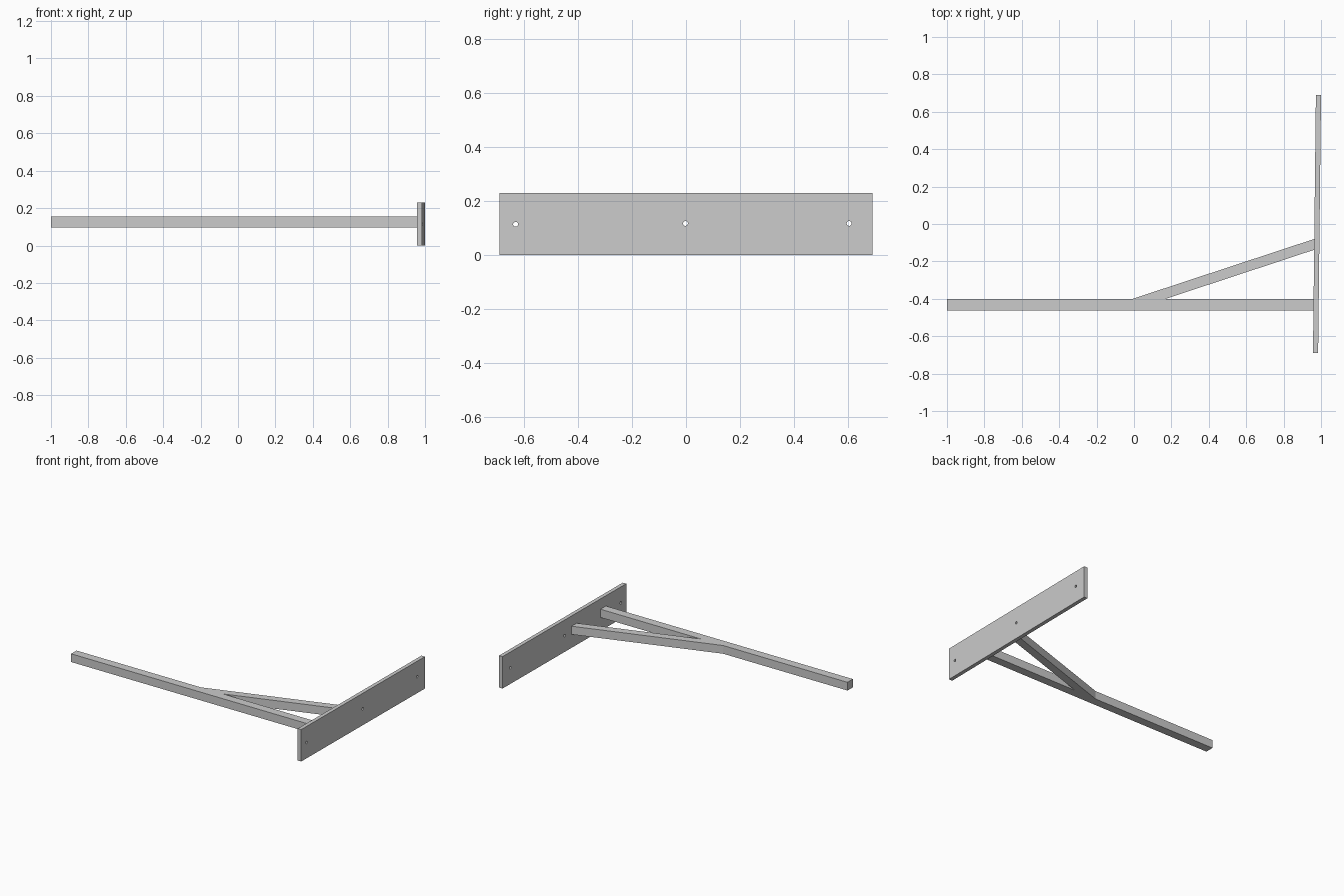
import bpy, bmesh, math

if "Cube" in bpy.data.objects:
    bpy.data.objects.remove(bpy.data.objects["Cube"])


def prism(name, outline, z0, z1):
    """Extrude a plan outline (counter-clockwise from above) from z0 to z1."""
    bm = bmesh.new()
    base = bm.faces.new([bm.verts.new((x, y, z0)) for x, y in outline])
    top = bmesh.ops.extrude_face_region(bm, geom=[base])["geom"]
    bmesh.ops.translate(bm, vec=(0, 0, z1 - z0),
                        verts=[v for v in top if isinstance(v, bmesh.types.BMVert)])
    bmesh.ops.recalc_face_normals(bm, faces=bm.faces)
    mesh = bpy.data.meshes.new(name)
    bm.to_mesh(mesh)
    bm.free()
    obj = bpy.data.objects.new(name, mesh)
    bpy.context.collection.objects.link(obj)
    return obj


# Slightly skewed back plate
LEAN, HALF, THICK = 0.0155, 0.69, 0.0275


def plate_x(y):
    return 0.957 + LEAN * (y + HALF) / (2 * HALF)


plate = prism("mounting_plate", [
    (plate_x(-HALF), -HALF), (plate_x(-HALF) + THICK, -HALF),
    (plate_x(HALF) + THICK, HALF), (plate_x(HALF), HALF)], 0, 0.229)

# Screw holes through the plate
for y, z in ((-0.63, 0.114), (-0.002, 0.117), (0.603, 0.117)):
    bpy.ops.mesh.primitive_cylinder_add(vertices=24, radius=0.009, depth=0.2,
                                        location=(0.98, y, z),
                                        rotation=(0, math.pi / 2, 0))
    cutter = bpy.context.object
    cutter.name = "hole_cutter"
    cutter.hide_render = True
    mod = plate.modifiers.new("screw_hole", 'BOOLEAN')
    mod.operation, mod.solver, mod.object = 'DIFFERENCE', 'EXACT', cutter
    bpy.context.view_layer.objects.active = plate
    bpy.ops.object.modifier_apply(modifier=mod.name)
    bpy.data.objects.remove(cutter)

# Long square arm butting against the plate
Z0, Z1 = 0.096, 0.155
Y0, Y1 = -0.463, -0.402
prism("arm", [(-1, Y0), (plate_x(Y0), Y0), (plate_x(Y1), Y1), (-1, Y1)], Z0, Z1)

# Diagonal brace from arm to plate
prism("brace", [(-0.013, Y1), (0.163, Y1),
                (plate_x(-0.138), -0.138), (plate_x(-0.08), -0.08)], Z0, Z1)
